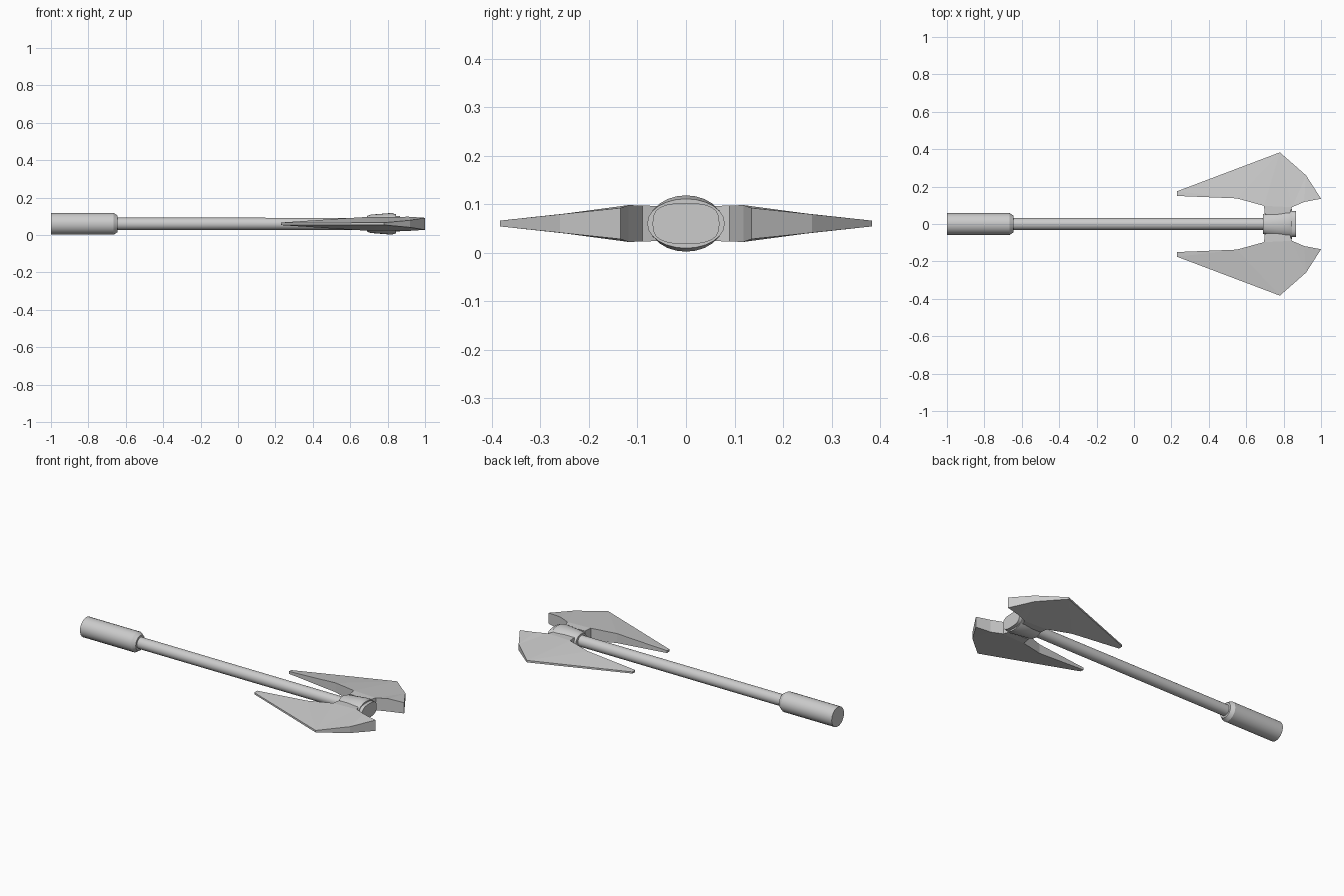
import bpy, bmesh, math

if "Cube" in bpy.data.objects:
    bpy.data.objects.remove(bpy.data.objects["Cube"])

ZC = 0.06  # height of the weapon's long axis


def finish(bm, name, angle=30):
    bmesh.ops.recalc_face_normals(bm, faces=bm.faces)
    me = bpy.data.meshes.new(name)
    bm.to_mesh(me)
    bm.free()
    ob = bpy.data.objects.new(name, me)
    bpy.context.collection.objects.link(ob)
    bpy.ops.object.select_all(action='DESELECT')
    bpy.context.view_layer.objects.active = ob
    ob.select_set(True)
    if angle:
        bpy.ops.object.shade_smooth_by_angle(angle=math.radians(angle))
    return ob


def loft(name, sections, sides=24, power=1.0):
    """Skin rings along x; each section is (x, y radius, z radius)."""
    def se(v):
        return math.copysign(abs(v) ** power, v)
    bm = bmesh.new()
    rings = []
    for x, ry, rz in sections:
        angs = [2 * math.pi * i / sides for i in range(sides)]
        rings.append([bm.verts.new((x, ry * se(math.cos(a)), ZC + rz * se(math.sin(a))))
                      for a in angs])
    for r0, r1 in zip(rings, rings[1:]):
        for i in range(sides):
            j = (i + 1) % sides
            bm.faces.new((r0[i], r0[j], r1[j], r1[i]))
    bm.faces.new(rings[0])
    bm.faces.new(rings[-1])
    return finish(bm, name)


# Grip and shaft
loft("grip", [(-1, .058, .058), (-.665, .058, .058), (-.643, .044, .044)])
loft("shaft", [(-.66, .033, .033), (.72, .032, .032)])

# Head socket and end cap
loft("head_socket", [(.69, .052, .042), (.71, .062, .049), (.82, .077, .058),
                     (.845, .08, .051)])
loft("end_cap", [(.83, .069, .042), (.865, .069, .042)], power=0.7)

# Blade outline: (x, y, half thickness), thick at the root, thin at the edge
OUTLINE = [
    (.23, .15, .007), (.55, .137, .028), (.695, .097, .037), (.70, .05, .036),
    (.83, .05, .036), (.845, .09, .037), (.91, .118, .038), (1.0, .135, .032),
    (.92, .26, .019), (.78, .383, .006), (.23, .175, .005),
]
PANELS = [(0, 1, 10), (10, 1, 9), (1, 2, 9), (2, 3, 4, 5), (2, 5, 9),
          (5, 8, 9), (5, 6, 8), (6, 7, 8)]

for name, side in (("blade_left", 1), ("blade_right", -1)):
    bm = bmesh.new()
    top = [bm.verts.new((x, y * side, ZC + h)) for x, y, h in OUTLINE]
    bot = [bm.verts.new((x, y * side, ZC - h)) for x, y, h in OUTLINE]
    for p in PANELS:
        bm.faces.new([top[i] for i in p])
        bm.faces.new([bot[i] for i in reversed(p)])
    n = len(OUTLINE)
    for i in range(n):
        j = (i + 1) % n
        bm.faces.new((top[i], top[j], bot[j], bot[i]))
    finish(bm, name, 0)
